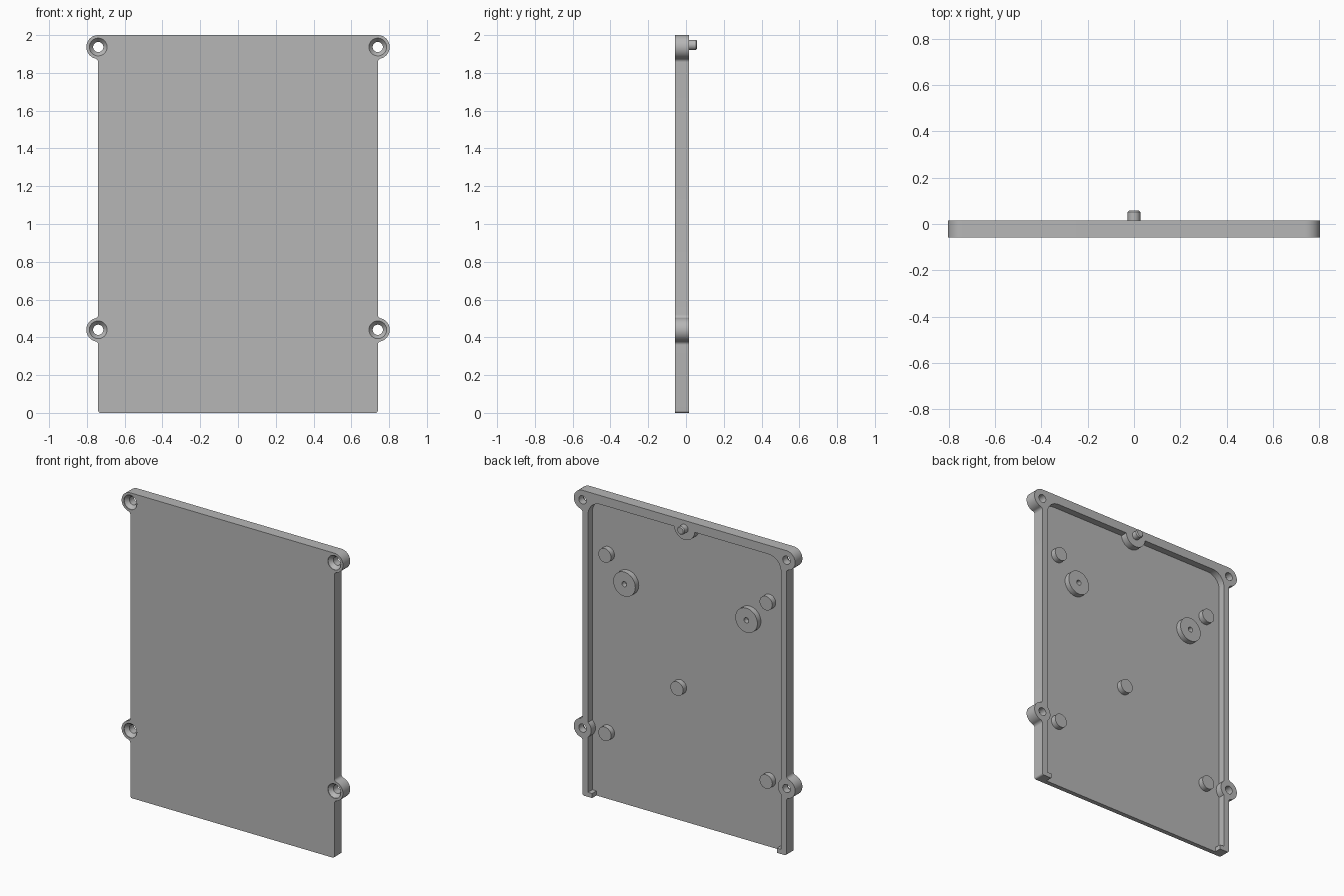
import bpy, bmesh
from math import sin, cos, radians, degrees, sqrt, asin, atan2, tau
from mathutils import Vector

if "Cube" in bpy.data.objects:
    bpy.data.objects.remove(bpy.data.objects["Cube"])

grey = bpy.data.materials.new("plain grey")
grey.use_nodes = True
COLOUR = (0.47, 0.47, 0.47, 1)
grey.diffuse_color = COLOUR
grey.node_tree.nodes["Principled BSDF"].inputs["Base Color"].default_value = COLOUR

# Main dimensions
FRONT, FLOOR, BACK, PIN_END = -0.059, -0.029, 0.016, 0.059
SIDE, INNER = 0.74, 0.70          # outer and inner faces of the side walls
EAR_R, FILLET = 0.063, 0.02
EAR_Z = (0.44, 2 - EAR_R)
INNER_TOP, CORNER = 1.942, 0.09
PIN_Z, PAD_R = 1.948, 0.075


def finish(bm, name):
    bmesh.ops.remove_doubles(bm, verts=bm.verts, dist=1e-5)
    bmesh.ops.recalc_face_normals(bm, faces=bm.faces)
    mesh = bpy.data.meshes.new(name)
    bm.to_mesh(mesh)
    bm.free()
    mesh.materials.append(grey)
    ob = bpy.data.objects.new(name, mesh)
    bpy.context.collection.objects.link(ob)
    return ob


def arc(cx, cz, r, a, b, n=12):
    angles = [radians(a + (b - a) * i / n) for i in range(n + 1)]
    return [(cx + r * cos(t), cz + r * sin(t)) for t in angles]


def slab(name, half, y0, y1):
    """Extrude a half outline, mirrored in x, from y0 to y1."""
    outline = half + [(-x, z) for x, z in reversed(half)]
    bm = bmesh.new()
    face = bm.faces.new([bm.verts.new((x, y0, z)) for x, z in outline])
    new = bmesh.ops.extrude_face_region(bm, geom=[face])["geom"]
    bmesh.ops.translate(bm, vec=(0, y1 - y0, 0),
                        verts=[v for v in new if isinstance(v, bmesh.types.BMVert)])
    return finish(bm, name)


def lathe(name, profile, x, z, steps=40):
    """Turn a (radius, y) profile about an axis along y."""
    bm = bmesh.new()
    verts = [bm.verts.new((x + r, y, z)) for r, y in profile]
    edges = [bm.edges.new(pair) for pair in zip(verts, verts[1:])]
    bmesh.ops.spin(bm, geom=verts + edges, cent=(x, 0, z), axis=(0, 1, 0),
                   angle=tau, steps=steps)
    return finish(bm, name)


def cut(ob, cutter):
    cutter.hide_render = True
    mod = ob.modifiers.new("cut", "BOOLEAN")
    mod.operation, mod.solver, mod.object = "DIFFERENCE", "EXACT", cutter
    bpy.context.view_layer.objects.active = ob
    bpy.ops.object.modifier_apply(modifier=mod.name)
    bpy.data.objects.remove(cutter)


# Outer outline with filleted screw ears
d = sqrt((EAR_R + FILLET) ** 2 - FILLET ** 2)
t = degrees(atan2(d, FILLET))
low, high = EAR_Z
outer = arc(SIDE - 0.012, 0.012, 0.012, -90, 0, 5)
outer += arc(SIDE + FILLET, low - d, FILLET, 180, 180 - t, 8)
outer += arc(SIDE, low, EAR_R, -t, t, 24)[1:]
outer += arc(SIDE + FILLET, low + d, FILLET, 180 + t, 180, 8)[1:]
outer += arc(SIDE + FILLET, high - d, FILLET, 180, 180 - t, 8)
outer += arc(SIDE, high, EAR_R, -t, 90, 24)[1:]
plate = slab("cover_plate", outer, FRONT, BACK)

# Recess in the back, open at the bottom, going round the ears and the pin pad
a = degrees(asin(sqrt(EAR_R ** 2 - (SIDE - INNER) ** 2) / EAR_R))
p = degrees(asin((PIN_Z - INNER_TOP) / PAD_R))
inner = [(0.67, -0.1), (0.67, 0.03), (INNER, 0.03)]
inner += arc(SIDE, low, EAR_R, 180 + a, 180 - a, 16)
inner += arc(INNER - CORNER, INNER_TOP - CORNER, CORNER, 0, 90)
inner += arc(0, PIN_Z, PAD_R, -p, -90, 16)[:-1]
inner.append((0.001, PIN_Z - PAD_R))
cut(plate, slab("recess_cutter", inner, FLOOR, BACK + 0.1))

# Countersunk screw holes
for x in (-SIDE, SIDE):
    for z in EAR_Z:
        cut(plate, lathe("hole_cutter", [
            (0, FRONT - 0.01), (0.047, FRONT - 0.01), (0.047, FRONT + 0.004),
            (0.027, FRONT + 0.028), (0.027, BACK + 0.05), (0, BACK + 0.05)], x, z))

parts = [plate]

# Round support pegs on the recess floor
BASE, TOP = FLOOR - 0.005, 0.007
for i, (x, z) in enumerate([(-0.585, 1.61), (0.585, 1.61), (0.062, 0.877),
                            (-0.585, 0.44), (0.585, 0.44)]):
    parts.append(lathe(f"support_peg_{i + 1}",
                       [(0, BASE), (0.046, BASE), (0.046, TOP), (0, TOP)], x, z))

# Wide bosses with a small blind hole
for side, x in (("right", -0.443), ("left", 0.443)):
    parts.append(lathe(f"screw_boss_{side}", [
        (0, BASE), (0.08, BASE), (0.08, TOP), (0.017, TOP),
        (0.017, FLOOR + 0.002), (0, FLOOR + 0.002)], x, 1.46))

# Locating pin with a chamfered tip
parts.append(lathe("locating_pin", [
    (0, BACK - 0.005), (0.027, BACK - 0.005), (0.027, PIN_END - 0.007),
    (0.021, PIN_END), (0, PIN_END)], 0, PIN_Z))

# Smooth round walls, keep edges sharp
bpy.ops.object.select_all(action="DESELECT")
for ob in parts:
    ob.select_set(True)
bpy.context.view_layer.objects.active = plate
bpy.ops.object.shade_smooth_by_angle(angle=radians(25))
